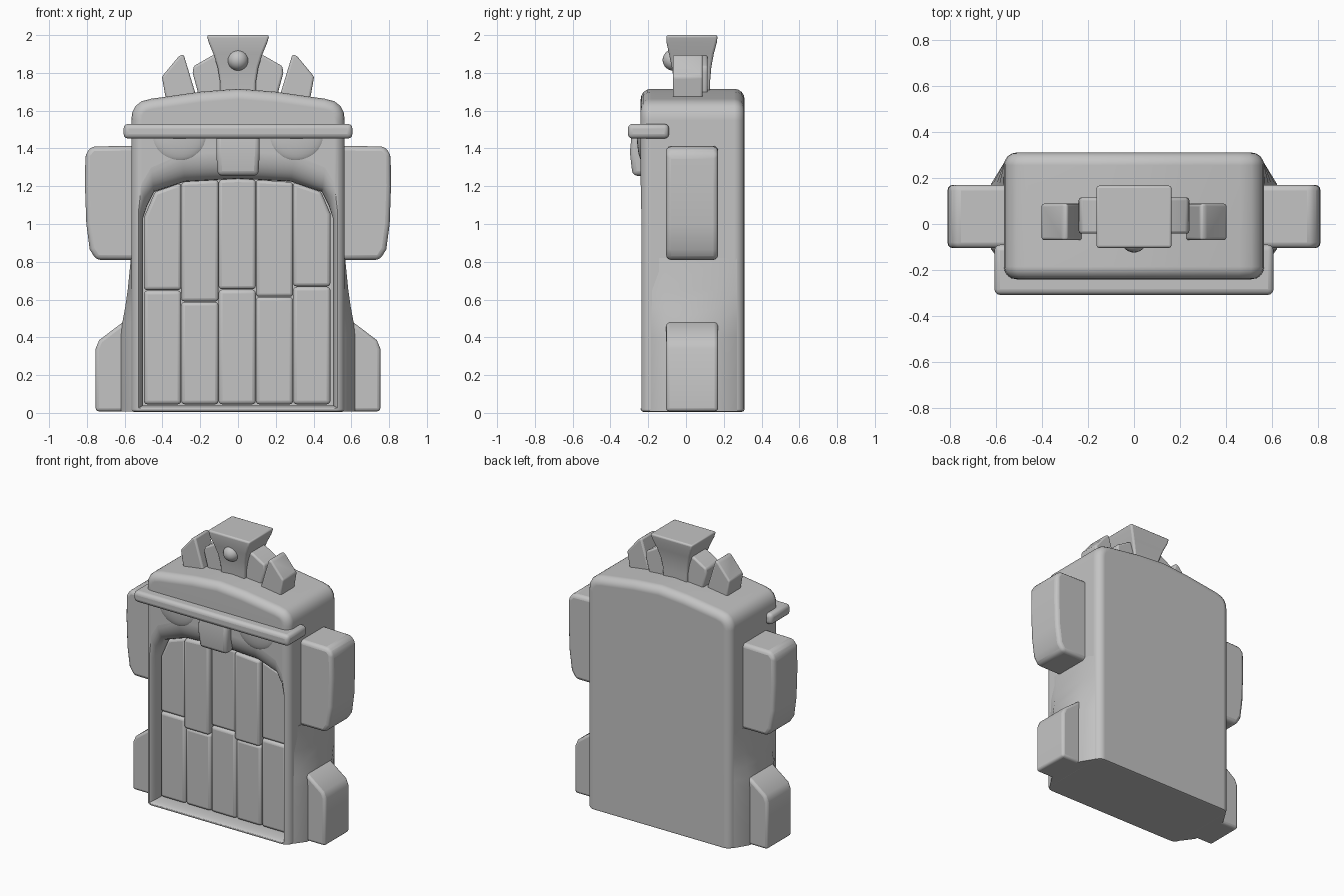
import bpy, bmesh, math
from mathutils import Vector

if "Cube" in bpy.data.objects:
    bpy.data.objects.remove(bpy.data.objects["Cube"])

gray = bpy.data.materials.new("plain gray")
gray.diffuse_color = (0.55, 0.55, 0.55, 1)
gray.use_nodes = True
gray.node_tree.nodes["Principled BSDF"].inputs["Base Color"].default_value = gray.diffuse_color


def finish(name, bm, bevel=0.0, segs=3, limit=30):
    bmesh.ops.recalc_face_normals(bm, faces=bm.faces[:])
    me = bpy.data.meshes.new(name)
    bm.to_mesh(me)
    bm.free()
    ob = bpy.data.objects.new(name, me)
    bpy.context.collection.objects.link(ob)
    me.materials.append(gray)
    if bevel:
        m = ob.modifiers.new("bevel", 'BEVEL')
        m.width, m.segments = bevel, segs
        m.limit_method, m.angle_limit = 'ANGLE', math.radians(limit)
    smooth(ob)
    return ob


def smooth(ob):
    bpy.ops.object.select_all(action='DESELECT')
    ob.select_set(True)
    bpy.context.view_layer.objects.active = ob
    bpy.ops.object.shade_smooth_by_angle(angle=math.radians(38))


def loft(rings):
    """Closed solid through rings with equal point counts."""
    bm = bmesh.new()
    vs = [[bm.verts.new(p) for p in r] for r in rings]
    n = len(vs[0])
    for a, b in zip(vs, vs[1:]):
        for i in range(n):
            bm.faces.new((a[i], a[(i + 1) % n], b[(i + 1) % n], b[i]))
    bm.faces.new(vs[0][::-1])
    bm.faces.new(vs[-1])
    bmesh.ops.recalc_face_normals(bm, faces=bm.faces[:])
    return bm


def prism(pts, y0, y1):
    return loft([[(x, y, z) for x, z in pts] for y in (y0, y1)])


def box(x0, x1, y0, y1, z0, z1):
    return prism([(x0, z0), (x1, z0), (x1, z1), (x0, z1)], y0, y1)


def flip(pts, s):
    return [(s * p[0],) + tuple(p[1:]) for p in pts]


def both(half):
    """Mirror a right-half outline to a full one."""
    return half + [(-x, z) for x, z in reversed(half) if x > 0]


# body with rounded outer edges
bm = prism(both([(0.565, 0.005), (0.565, 1.55), (0.56, 1.59), (0.542, 1.625), (0.51, 1.65),
                 (0.46, 1.663), (0.2, 1.7), (0, 1.716)]), -0.24, 0.31)
edges = [e for e in bm.edges
         if max(v.co.z for v in e.verts) > 0.1
         and not (abs(e.verts[0].co.y - e.verts[1].co.y) > 0.1)]
bmesh.ops.bevel(bm, geom=edges, offset=0.055, segments=4, profile=0.5, affect='EDGES')
base = [e for e in bm.edges if max(v.co.z for v in e.verts) < 0.01]
bmesh.ops.bevel(bm, geom=base, offset=0.015, segments=2, profile=0.5, affect='EDGES')
body = finish("body", bm)

# front recess: the rim and brow roll inward to the arched opening
outer = both([(0.535, 0.022), (0.535, 1.08), (0.52, 1.2), (0.46, 1.3), (0.3, 1.37), (0, 1.385)])
inner = both([(0.503, 0.04), (0.503, 1.03), (0.48, 1.1), (0.445, 1.17), (0.28, 1.225), (0, 1.24)])
rings = [[(x, -0.27, z) for x, z in outer]]
for k in range(9):
    t = math.pi / 2 * k / 8
    f, y = math.sin(t), -0.2401 + 0.1 * (1 - math.cos(t))
    rings.append([(a[0] + (b[0] - a[0]) * f, y, a[1] + (b[1] - a[1]) * f)
                  for a, b in zip(outer, inner)])
rings.append([(x, -0.1, z) for x, z in inner])
cutter = finish("recess_cutter", loft(rings))
cutter.hide_render = True
m = body.modifiers.new("recess", 'BOOLEAN')
m.operation, m.object, m.solver = 'DIFFERENCE', cutter, 'EXACT'
bpy.context.view_layer.objects.active = body
bpy.ops.object.modifier_apply(modifier="recess")
bpy.data.objects.remove(cutter)
smooth(body)
body.modifiers.new("even shading", 'WEIGHTED_NORMAL').keep_sharp = True

# slats: two rows of five planks following the arched opening
arch = [(-0.5, 1.03), (-0.44, 1.17), (-0.28, 1.225), (0, 1.24),
        (0.28, 1.225), (0.44, 1.17), (0.5, 1.03)]


def arch_z(x):
    for (a, za), (b, zb) in zip(arch, arch[1:]):
        if a <= x <= b:
            return za + (zb - za) * (x - a) / (b - a)
    return 1.03


for i, split in enumerate((0.65, 0.59, 0.655, 0.615, 0.67)):
    x0, x1 = -0.498 + i * 0.1975, -0.498 + (i + 1) * 0.1975
    y = -0.18 if i % 2 else -0.158
    tops = [(x, z) for x, z in arch if x0 + 0.02 < x < x1 - 0.02]
    top = [(x0, arch_z(x0))] + tops + [(x1, arch_z(x1))]
    finish(f"upper_slat_{i}", prism([(x1, split), (x0, split)] + top, y, -0.08), 0.018)
    finish(f"lower_slat_{i}", box(x0, x1, -0.16, -0.08, 0.045, split - 0.002), 0.02)

# visor and nose
finish("visor", box(-0.606, 0.606, -0.308, -0.09, 1.452, 1.53), 0.025)
finish("nose", loft([[(-w, -0.2, z), (w, -0.2, z), (w, y, z), (-w, y, z)]
       for w, y, z in ((0.108, -0.283, 1.255), (0.115, -0.297, 1.38), (0.115, -0.285, 1.5))]), 0.025)

for s, side in ((-1, "left"), (1, "right")):
    # eyes: shallow domes, lower part only
    bm = bmesh.new()
    bmesh.ops.create_uvsphere(bm, u_segments=32, v_segments=16, radius=1)
    for v in bm.verts:
        v.co = Vector((v.co.x * 0.15 + s * 0.31, v.co.y * 0.03 - 0.23, v.co.z * 0.14 + 1.472))
    bmesh.ops.bisect_plane(bm, geom=bm.verts[:] + bm.edges[:] + bm.faces[:],
                           plane_co=(0, 0, 1.5), plane_no=(0, 0, 1), clear_outer=True)
    finish(side + "_eye", bm)

    # side pods
    pod = [(0.5, 0.81), (0.75, 0.81), (0.785, 0.865), (0.803, 1.0), (0.81, 1.2),
           (0.808, 1.37), (0.775, 1.41), (0.5, 1.415)]
    finish(side + "_pod", prism(flip(pod, s), -0.105, 0.17), 0.025)

    # feet and the flared skirt that blends them into the body
    foot = [(0.5, 0.008), (0.754, 0.008), (0.754, 0.34), (0.735, 0.385), (0.61, 0.48), (0.5, 0.5)]
    finish(side + "_foot", prism(flip(foot, s), -0.105, 0.17), 0.018)
    rings = []
    for z, x in ((0.008, 0.62), (0.4, 0.62), (0.48, 0.612), (0.56, 0.597), (0.65, 0.584), (0.82, 0.567)):
        rings.append(flip([(0.545, -0.19, z), (0.562, -0.19, z), (x, -0.11, z),
                           (x, 0.175, z), (0.562, 0.27, z), (0.545, 0.27, z)], s))
    finish(side + "_skirt", loft(rings))

    # crest feathers
    inner_f = [(0.05, 1.64), (0.05, 1.91), (0.14, 1.89), (0.235, 1.835), (0.24, 1.8), (0.197, 1.64)]
    finish(side + "_inner_feather", prism(flip(inner_f, s), -0.042, 0.115), 0.012)
    outer_f = [(0.213, 1.64), (0.228, 1.7), (0.288, 1.898), (0.31, 1.892), (0.403, 1.78), (0.378, 1.64)]
    finish(side + "_outer_feather", prism(flip(outer_f, s), -0.07, 0.088), 0.012)

# central crest, flaring towards the top
finish("crest", loft([[(-w, a, z), (w, a, z), (w, b, z), (-w, b, z)] for w, a, b, z in (
    (0.093, -0.06, 0.125, 1.64), (0.096, -0.065, 0.128, 1.76), (0.108, -0.075, 0.134, 1.83),
    (0.13, -0.09, 0.147, 1.9), (0.155, -0.103, 0.163, 1.96), (0.166, -0.105, 0.168, 2.0))]), 0.012)

# round jewel on the crest
bm = bmesh.new()
bmesh.ops.create_uvsphere(bm, u_segments=24, v_segments=12, radius=0.056)
bmesh.ops.translate(bm, verts=bm.verts[:], vec=(0, -0.068, 1.868))
finish("jewel", bm)
